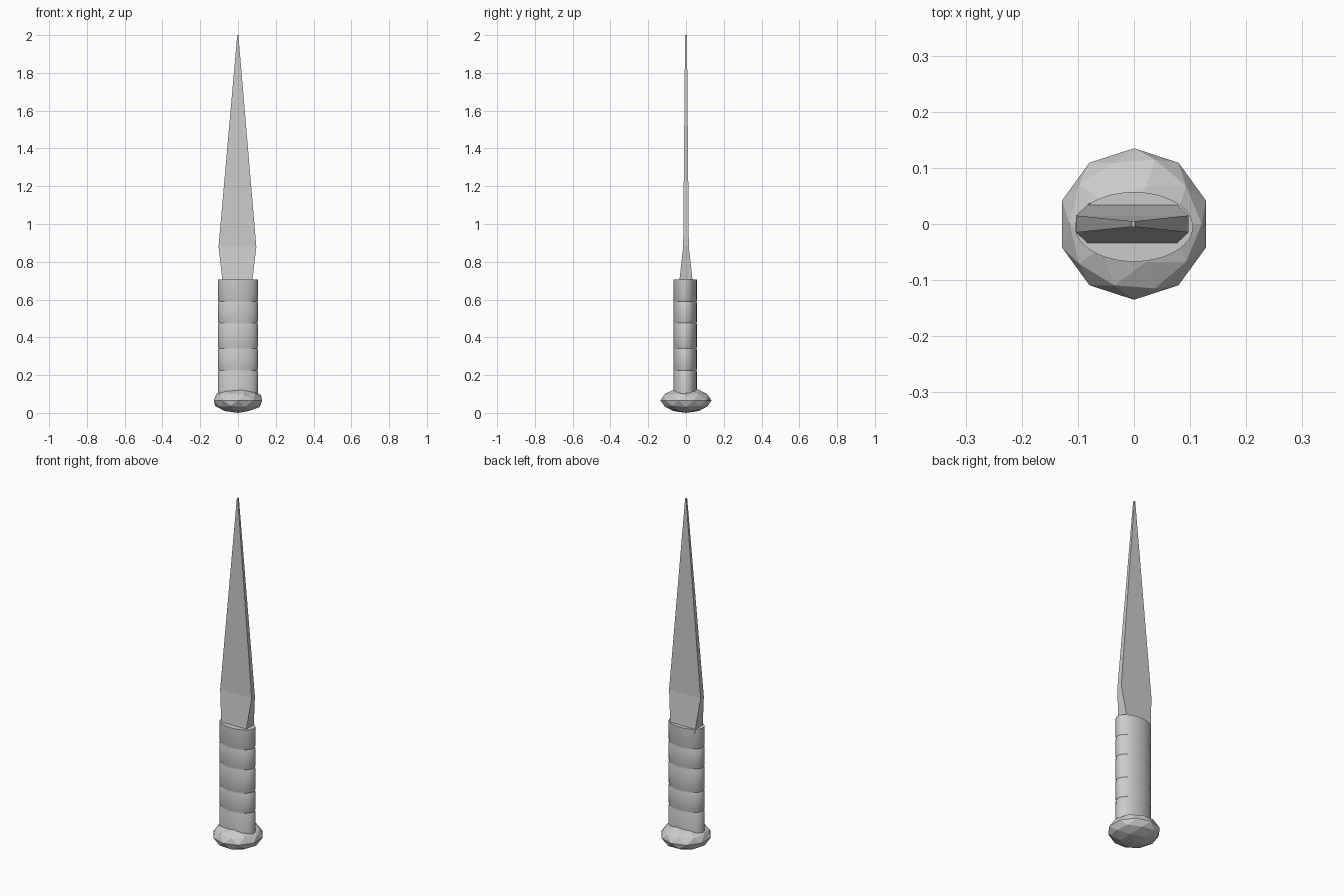
import bpy, bmesh, math

if "Cube" in bpy.data.objects:
    bpy.data.objects.remove(bpy.data.objects["Cube"])


def loft(name, rings):
    """Skin a stack of equal-count vertex rings and cap both ends."""
    bm = bmesh.new()
    loops = [[bm.verts.new(p) for p in ring] for ring in rings]
    n = len(loops[0])
    for a, b in zip(loops, loops[1:]):
        for i in range(n):
            j = (i + 1) % n
            bm.faces.new((a[i], a[j], b[j], b[i]))
    bm.faces.new(loops[0][::-1])
    bm.faces.new(loops[-1])
    mesh = bpy.data.meshes.new(name)
    bm.to_mesh(mesh)
    bm.free()
    obj = bpy.data.objects.new(name, mesh)
    bpy.context.collection.objects.link(obj)
    return obj


def ellipse(z, s, n=48):
    return [(0.105 * s * math.cos(2 * math.pi * i / n),
             -0.005 + 0.062 * s * math.sin(2 * math.pi * i / n), z) for i in range(n)]


def rect(z, x0, x1, y):
    return [(x0, -y, z), (x1, -y, z), (x1, y, z), (x0, y, z)]


# faceted pommel
bpy.ops.mesh.primitive_ico_sphere_add(subdivisions=2, radius=1, location=(0, 0, 0.066))
pommel = bpy.context.object
pommel.name = "pommel"
pommel.scale = (0.135, 0.135, 0.066)

# oval grip with shallow wrap grooves
rings = [ellipse(0.09, 1)]
for z in (0.225, 0.34, 0.475, 0.59):
    rings += [ellipse(z - 0.006, 1), ellipse(z, 0.97), ellipse(z + 0.006, 1)]
rings.append(ellipse(0.705, 1))
grip = loft("grip", rings)
bpy.ops.object.select_all(action='DESELECT')
grip.select_set(True)
bpy.context.view_layer.objects.active = grip
bpy.ops.object.shade_smooth_by_angle(angle=math.radians(40))

# tapering blade, thick at the root and thin at the tip
loft("blade", [rect(0.68, -0.08, 0.074, 0.037),
               rect(0.88, -0.103, 0.097, 0.015),
               rect(2.0, -0.004, 0.002, 0.005)])
